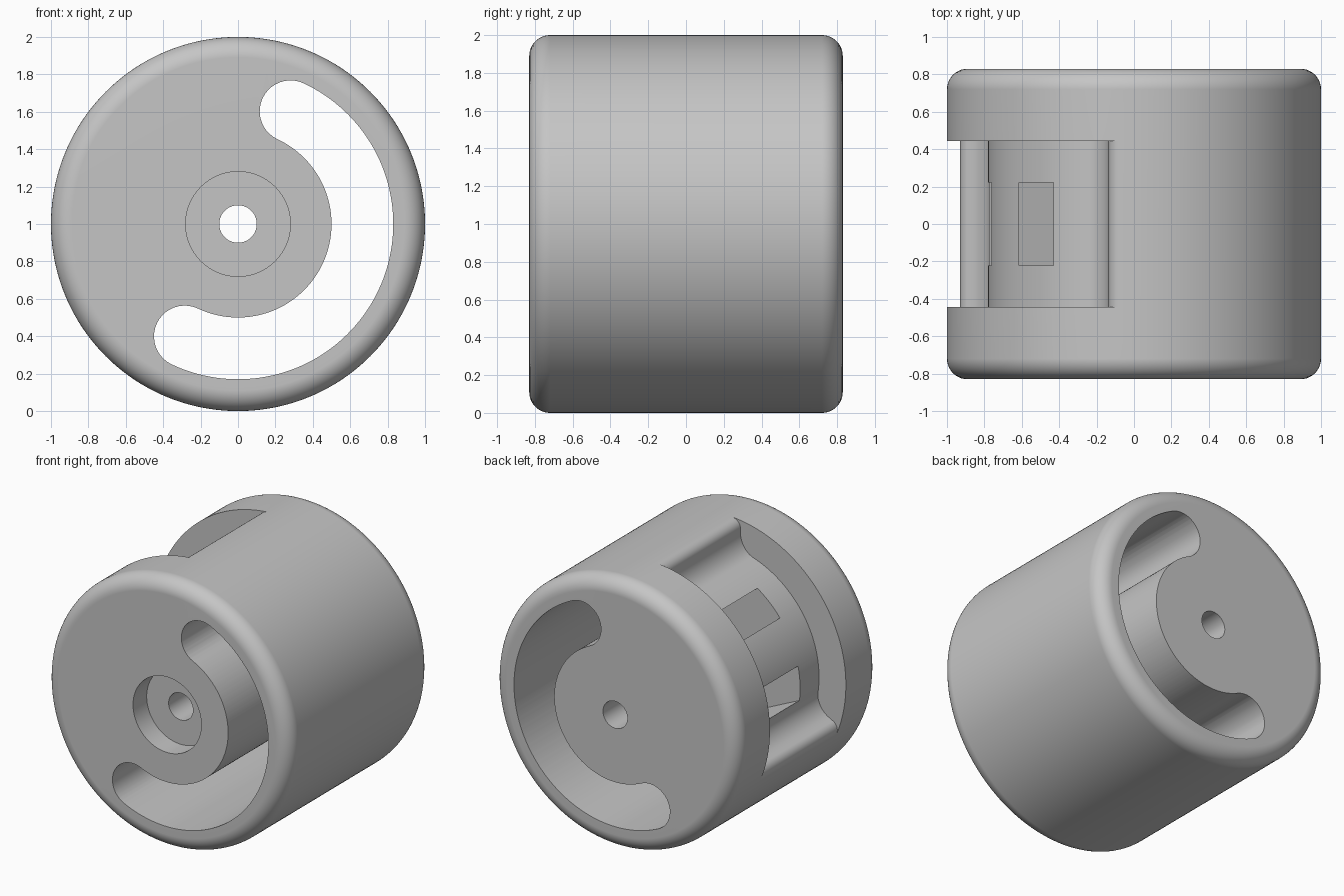
import bpy, bmesh, math
from math import sin, cos, radians, pi

if "Cube" in bpy.data.objects:
    bpy.data.objects.remove(bpy.data.objects["Cube"])

HALF = 0.83      # half depth along y
MID = 1.0        # height of the axis


def finish(name, bm):
    bmesh.ops.recalc_face_normals(bm, faces=bm.faces[:])
    mesh = bpy.data.meshes.new(name)
    bm.to_mesh(mesh)
    bm.free()
    ob = bpy.data.objects.new(name, mesh)
    bpy.context.collection.objects.link(ob)
    return ob


def lathe(name, profile, segs=240):
    """Closed (radius, y) profile turned about the y axis."""
    bm = bmesh.new()
    rings = []
    for i in range(segs):
        a = 2 * pi * i / segs
        rings.append([bm.verts.new((r * cos(a), y, MID + r * sin(a))) for r, y in profile])
    n = len(profile)
    for i in range(segs):
        p, q = rings[i], rings[(i + 1) % segs]
        for j in range(n):
            k = (j + 1) % n
            bm.faces.new((p[j], p[k], q[k], q[j]))
    return finish(name, bm)


def prism(name, polar, half):
    """Polygon of (radius, angle) points extruded from -half to half in y."""
    bm = bmesh.new()
    ends = [[bm.verts.new((r * cos(a), y, MID + r * sin(a))) for r, a in polar]
            for y in (-half, half)]
    bm.faces.new(ends[0])
    bm.faces.new(ends[1])
    n = len(polar)
    for j in range(n):
        k = (j + 1) % n
        bm.faces.new((ends[0][j], ends[0][k], ends[1][k], ends[1][j]))
    ob = finish(name, bm)
    ob.hide_render = True
    return ob


def to_polar(x, z):
    return math.hypot(x, z), math.atan2(z, x)


def arc(r, a0, a1, n):
    return [(r, a0 + (a1 - a0) * i / n) for i in range(n + 1)]


# Drum body with rounded rims, axle hole and front counterbore
f = 0.11
profile = [(0.1, HALF), (0.1, -HALF + 0.16), (0.28, -HALF + 0.16), (0.28, -HALF)]
for i in range(11):
    t = pi / 2 * i / 10
    profile.append((1 - f + f * sin(t), -HALF + f - f * cos(t)))
for i in range(11):
    t = pi / 2 * i / 10
    profile.append((1 - f + f * cos(t), HALF - f + f * sin(t)))
body = lathe("drum_body", profile)

# Curved slot running right through, with round ends
a0, a1 = radians(-115.3), radians(65)
rm, w = 0.665, 0.165


def cap(a, start, n=20):
    cx, cz = rm * cos(a), rm * sin(a)
    return [to_polar(cx + w * cos(start + pi * i / n), cz + w * sin(start + pi * i / n))
            for i in range(1, n)]


slot = arc(rm + w, a0, a1, 80) + cap(a1, a1) + arc(rm - w, a1, a0, 80) + cap(a0, a0 + pi)
slot_cutter = prism("slot_cutter", slot, 1.2)

# Side window: sunken band whose ends sweep down in an S curve
top, low = radians(94), radians(202.4)
f1, f2, floor = 0.07, 0.15, 0.78
s_curve = [(1.15, 0.0)]
for i in range(11):
    t = pi / 2 * i / 10
    s_curve.append((1 - f1 + f1 * cos(t), f1 * sin(t) / 0.93))
for i in range(1, 13):
    t = pi / 2 * i / 12
    s_curve.append((floor + f2 - f2 * sin(t), (f1 + f2 - f2 * cos(t)) / 0.9))
e = s_curve[-1][1]
window = [(r, top + s) for r, s in s_curve]
window += arc(floor, top + e, low - e, 50)[1:-1]
window += [(r, low - s) for r, s in reversed(s_curve)]
window += arc(1.15, low, top, 30)[1:-1]
window_cutter = prism("window_cutter", window, 0.445)

# Deep chamber behind the window, ending in a half round about the axle
c, h = radians(155), 0.408
chamber = arc(h, c + pi / 2, c + 3 * pi / 2, 48)
chamber += [(math.hypot(0.76, h), c - math.atan2(h, 0.76)),
            (math.hypot(0.76, h), c + math.atan2(h, 0.76))]
chamber_cutter = prism("chamber_cutter", chamber, 0.223)

# Cut the openings
bpy.context.view_layer.objects.active = body
body.select_set(True)
for cutter in (slot_cutter, window_cutter, chamber_cutter):
    m = body.modifiers.new(cutter.name, 'BOOLEAN')
    m.operation = 'DIFFERENCE'
    m.solver = 'EXACT'
    m.object = cutter
    bpy.ops.object.modifier_apply(modifier=m.name)
    bpy.data.objects.remove(cutter)

# Single plain grey
grey = bpy.data.materials.new("plain_grey")
grey.diffuse_color = (0.56, 0.56, 0.56, 1)
grey.use_nodes = True
grey.node_tree.nodes["Principled BSDF"].inputs["Base Color"].default_value = grey.diffuse_color
body.data.materials.clear()
body.data.materials.append(grey)

# Smooth curves, crisp edges
bpy.ops.object.shade_smooth_by_angle(angle=radians(30))
wn = body.modifiers.new("weighted_normals", 'WEIGHTED_NORMAL')
wn.keep_sharp = True
